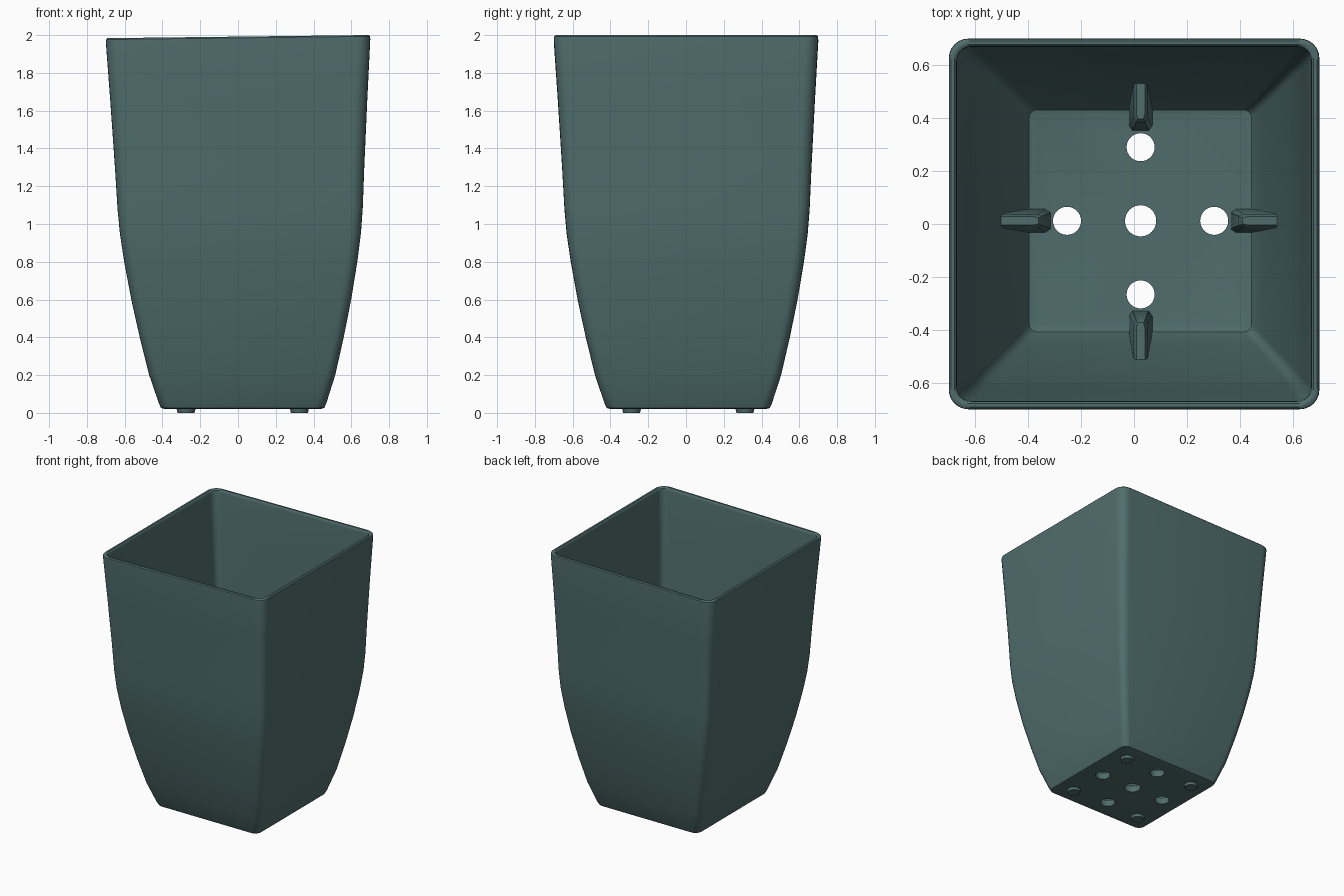
import bpy, bmesh, math
from mathutils import Matrix, Vector

cube = bpy.data.objects.get("Cube")
if cube:
    bpy.data.objects.remove(cube, do_unlink=True)

green = bpy.data.materials.new("dark sage green")
green.use_nodes = True
colour = (0.078, 0.155, 0.15, 1)
green.diffuse_color = colour
green.node_tree.nodes["Principled BSDF"].inputs["Base Color"].default_value = colour

BASE = Vector((0.025, 0.012, 0))   # centre of the floor; the pot leans slightly


def add_object(name, bm):
    bmesh.ops.recalc_face_normals(bm, faces=bm.faces)
    mesh = bpy.data.meshes.new(name)
    bm.to_mesh(mesh)
    bm.free()
    mesh.materials.append(green)
    obj = bpy.data.objects.new(name, mesh)
    bpy.context.collection.objects.link(obj)
    return obj


def smooth(obj, degrees):
    bpy.ops.object.select_all(action='DESELECT')
    obj.select_set(True)
    bpy.context.view_layer.objects.active = obj
    bpy.ops.object.shade_smooth_by_angle(angle=math.radians(degrees))


def ring(bm, half, z, radius, steps=6):
    """One rounded-square cross-section, shifted and tilted with the lean."""
    verts = []
    for quarter in range(4):
        for i in range(steps + 1):
            a = math.pi / 2 * (quarter + i / steps)
            mid = math.pi / 2 * (quarter + 0.5)
            x = math.copysign(half - radius, math.cos(mid)) + radius * math.cos(a)
            y = math.copysign(half - radius, math.sin(mid)) + radius * math.sin(a)
            t = z / 2
            verts.append(bm.verts.new((x + BASE.x * (1 - t), y + BASE.y * (1 - t),
                                       z + t * 0.012 * x)))
    return verts


# Pot shell: up the outside, over the rim, down the inside
outside = [(0.41, 0.02), (0.432, 0.026), (0.443, 0.05), (0.4925, 0.2), (0.54, 0.4),
           (0.582, 0.6), (0.617, 0.8), (0.638, 0.95), (0.649, 1.08), (0.66, 1.3),
           (0.68, 1.65), (0.7, 1.97), (0.699, 1.985)]
rim = [(0.692, 1.992), (0.678, 1.992), (0.671, 1.985)]
inside = [(h - 0.031, z) for h, z in reversed(outside[3:-1])]
profile = outside + rim + inside + [(0.432, 0.1), (0.42, 0.075), (0.405, 0.07)]

bm = bmesh.new()
rings = []
for i, (half, z) in enumerate(profile):
    radius = 0.05 + 0.012 * z
    if i > len(outside):
        radius -= 0.02
    rings.append(ring(bm, half, z, radius))
for low, high in zip(rings, rings[1:]):
    n = len(low)
    for i in range(n):
        j = (i + 1) % n
        bm.faces.new((low[i], low[j], high[j], high[i]))
bm.faces.new(rings[0])
bm.faces.new(rings[-1])
pot = add_object("pot_shell", bm)

# Drainage holes: one in the middle and four around it
bm = bmesh.new()
for dx, dy in ((0, 0), (1, 0), (-1, 0), (0, 1), (0, -1)):
    r = 0.053 if dx or dy else 0.059
    place = Matrix.Translation(BASE + Vector((dx * 0.278, dy * 0.278, 0.05)))
    bmesh.ops.create_cone(bm, cap_ends=True, segments=32, radius1=r, radius2=r,
                          depth=0.2, matrix=place)
cutter = add_object("hole_cutter", bm)
cutter.hide_render = True
mod = pot.modifiers.new("drainage_holes", 'BOOLEAN')
mod.operation = 'DIFFERENCE'
mod.solver = 'EXACT'
mod.object = cutter
bpy.context.view_layer.objects.active = pot
pot.select_set(True)
bpy.ops.object.modifier_apply(modifier=mod.name)
bpy.data.objects.remove(cutter, do_unlink=True)
smooth(pot, 40)

# Four drafted ribs rising from the floor against the walls
for k, side in enumerate(("left", "back", "right", "front")):
    bm = bmesh.new()
    sections = [(0.06, 0.34, 0.435, 0.045), (0.2, 0.35, 0.475, 0.037),
                (0.44, 0.37, 0.53, 0.026), (0.46, 0.385, 0.535, 0.016)]
    loops = [[bm.verts.new(p) for p in ((a, -w * 0.7, z), (a + 0.02, -w, z), (b, -w, z),
                                        (b, w, z), (a + 0.02, w, z), (a, w * 0.7, z))]
             for z, a, b, w in sections]
    for low, high in zip(loops, loops[1:]):
        for i in range(6):
            j = (i + 1) % 6
            bm.faces.new((low[i], low[j], high[j], high[i]))
    bm.faces.new(loops[0])
    bm.faces.new(loops[-1])
    bmesh.ops.transform(bm, verts=bm.verts, matrix=Matrix.Translation(BASE)
                        @ Matrix.Rotation(k * math.pi / 2, 4, 'Z'))
    smooth(add_object(side + "_rib", bm), 50)

# Low round feet under the corners
for sx, fx in ((1, "left"), (-1, "right")):
    for sy, fy in ((1, "back"), (-1, "front")):
        bm = bmesh.new()
        place = Matrix.Translation(BASE + Vector((sx * 0.3, sy * 0.3, 0.015)))
        bmesh.ops.create_cone(bm, cap_ends=True, segments=24, radius1=0.045,
                              radius2=0.052, depth=0.03, matrix=place)
        smooth(add_object(f"{fy}_{fx}_foot", bm), 40)
